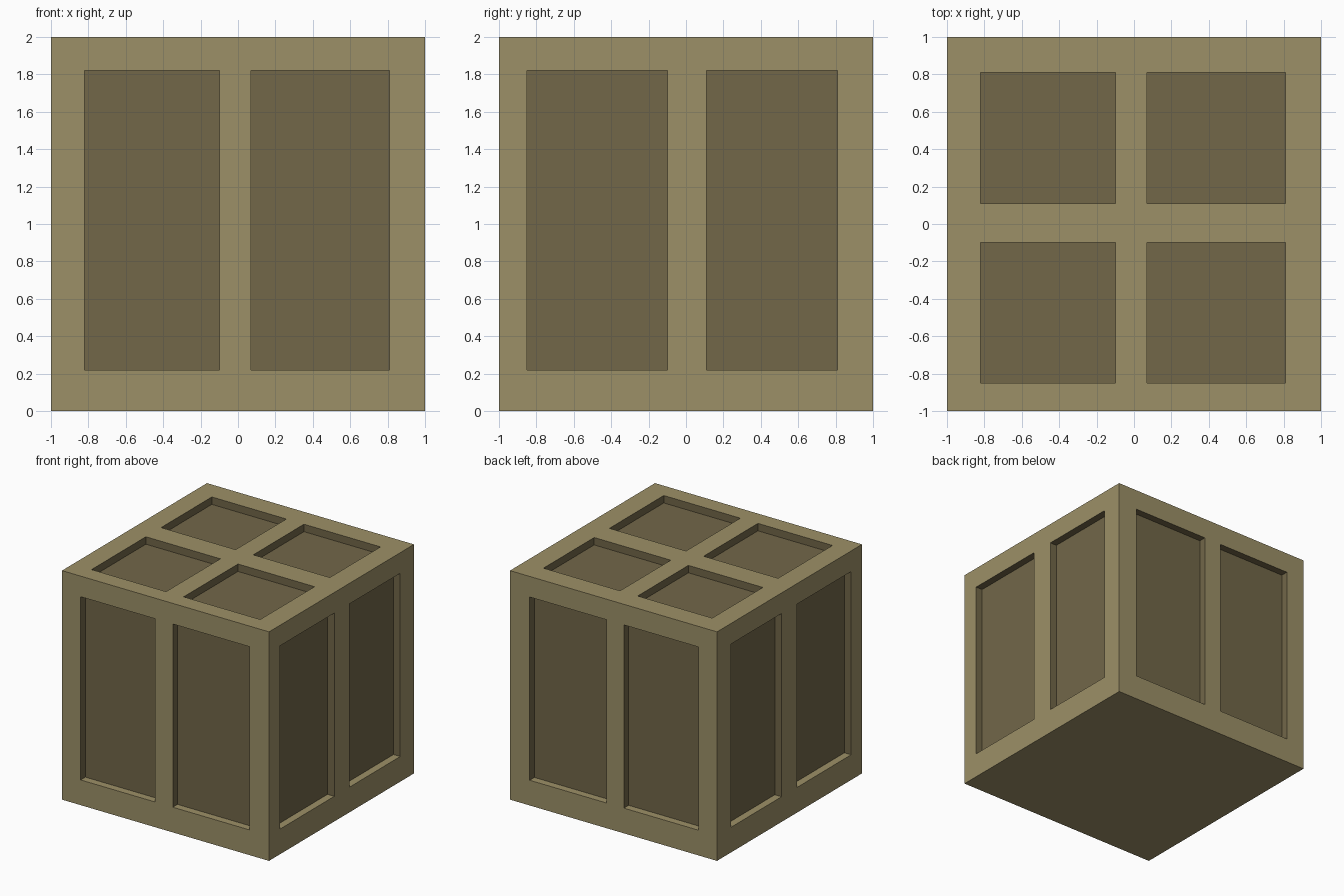
import bpy, bmesh
from mathutils import Vector

if "Cube" in bpy.data.objects:
    bpy.data.objects.remove(bpy.data.objects["Cube"])

DEPTH = 0.065


def material(name, rgb):
    m = bpy.data.materials.new(name)
    m.diffuse_color = (*rgb, 1.0)
    m.use_nodes = True
    m.node_tree.nodes["Principled BSDF"].inputs["Base Color"].default_value = m.diffuse_color
    return m


FRAME = material("khaki_frame", (0.335, 0.28, 0.136))
PANEL = material("dark_olive_panel", (0.168, 0.135, 0.066))

# breakpoints of the openings along each axis
XS = [-1, -0.82, -0.10, 0.07, 0.81, 1]
YS = [-1, -0.85, -0.10, 0.11, 0.81, 1]
ZS = [0, 0.22, 1.82, 2]


def flip(values):
    return [-v for v in reversed(values)]


def build_side(name, origin, u, v, us, vs):
    """Flat side whose odd grid cells are sunken panels; outward is u x v."""
    origin, u, v = Vector(origin), Vector(u), Vector(v)
    n = u.cross(v)
    bm = bmesh.new()

    def face(points, mat):
        f = bm.faces.new([bm.verts.new(origin + u * a + v * b - n * d)
                          for a, b, d in points])
        f.material_index = mat

    for i in range(len(us) - 1):
        for j in range(len(vs) - 1):
            a0, a1, b0, b1 = us[i], us[i + 1], vs[j], vs[j + 1]
            ring = [(a0, b0), (a1, b0), (a1, b1), (a0, b1)]
            if not (i % 2 and j % 2):
                face([(a, b, 0) for a, b in ring], 0)
                continue
            # sunken panel and its reveal; sills on the upright sides stay pale
            face([(a, b, DEPTH) for a, b in ring], 1)
            for k in range(4):
                p, q = ring[k], ring[(k + 1) % 4]
                pale = k == 0 and v.z > 0.5
                face([(*p, 0), (*q, 0), (*q, DEPTH), (*p, DEPTH)], 0 if pale else 1)

    bmesh.ops.remove_doubles(bm, verts=bm.verts, dist=1e-4)
    me = bpy.data.meshes.new(name)
    bm.to_mesh(me)
    bm.free()
    me.materials.append(FRAME)
    me.materials.append(PANEL)
    bpy.context.collection.objects.link(bpy.data.objects.new(name, me))


# four upright sides
build_side("front_side", (0, -1, 0), (1, 0, 0), (0, 0, 1), XS, ZS)
build_side("right_side", (1, 0, 0), (0, 1, 0), (0, 0, 1), YS, ZS)
build_side("back_side", (0, 1, 0), (-1, 0, 0), (0, 0, 1), flip(XS), ZS)
build_side("left_side", (-1, 0, 0), (0, -1, 0), (0, 0, 1), flip(YS), ZS)
# lid with four panels, plain base
build_side("top_lid", (0, 0, 2), (1, 0, 0), (0, 1, 0), XS, YS)
build_side("base", (0, 0, 0), (1, 0, 0), (0, -1, 0), [-1, 1], [-1, 1])
